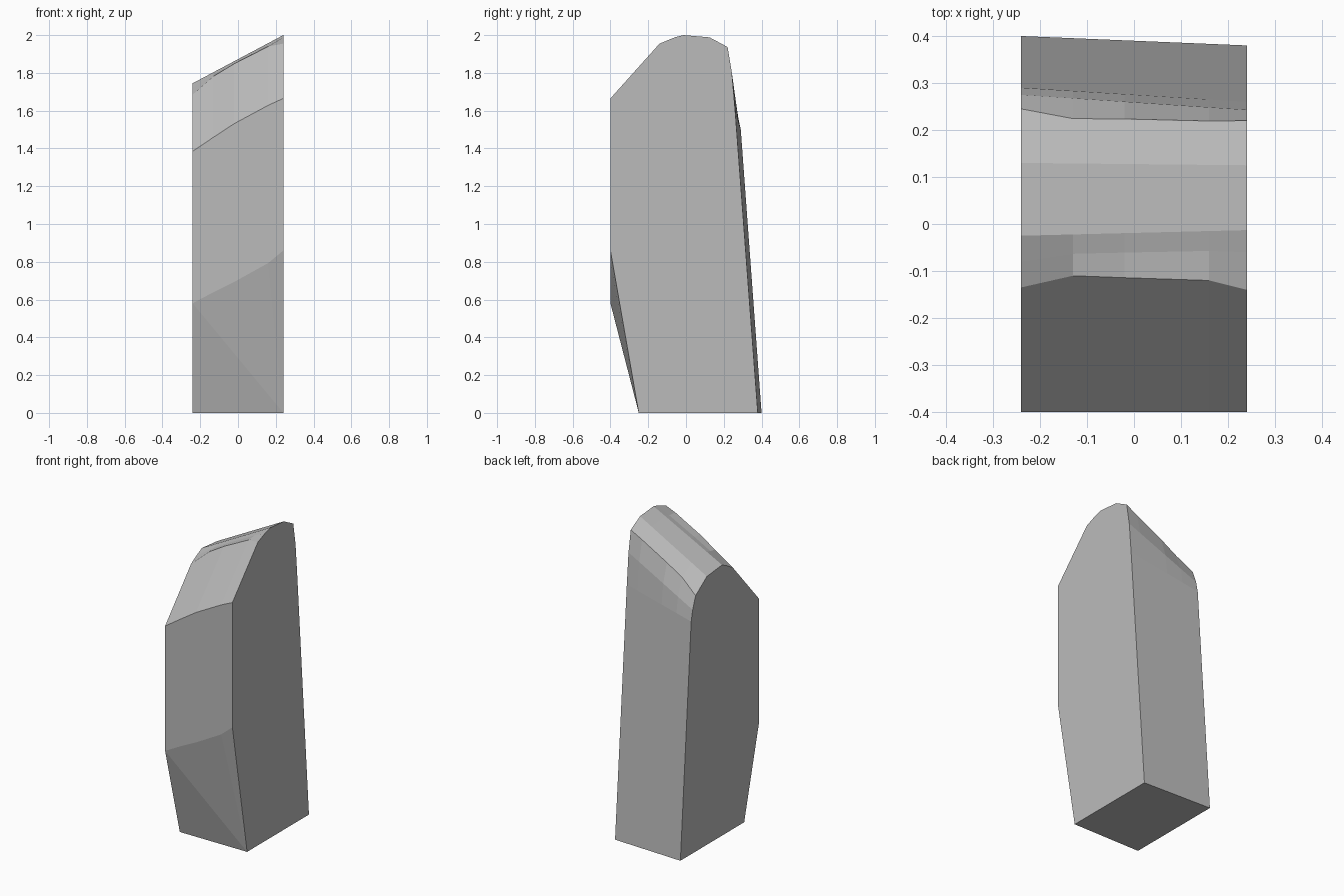
import bpy
import bmesh

cube = bpy.data.objects.get("Cube")
if cube:
    bpy.data.objects.remove(cube, do_unlink=True)

# Stone colour
stone = bpy.data.materials.new("stone_grey")
stone.use_nodes = True
grey = (0.5, 0.5, 0.5, 1)
stone.diffuse_color = grey
stone.node_tree.nodes["Principled BSDF"].inputs["Base Color"].default_value = grey

# Side outlines (y, z): bottom front, up the front, over the crest, down the back
HALF = 0.24
low_side = [(-.25, 0), (-.40, .58), (-.40, 1.385), (-.135, 1.685), (-.08, 1.718),
            (-.025, 1.745), (.13, 1.73), (.245, 1.65), (.275, 1.57), (.29, 1.50), (.40, 0)]
high_side = [(-.25, 0), (-.40, .86), (-.40, 1.665), (-.14, 1.955), (-.06, 1.988),
             (-.013, 2.0), (.125, 1.988), (.22, 1.937), (.243, 1.80), (.26, 1.60), (.38, 0)]

# Slight chips in the inner sections: {outline point: (y shift, z shift)}
sections = [(-HALF, {}),
            (-.13, {1: (0, -.005), 2: (0, .01), 3: (.026, .035), 4: (.012, .01), 7: (-.015, .015)}),
            (-.02, {1: (0, -.015), 2: (0, .018), 3: (.023, .04), 4: (.01, .01), 7: (-.01, .015)}),
            (.16, {1: (0, -.02), 2: (0, .01), 3: (.019, .03), 4: (.006, .003), 7: (-.005, .005)}),
            (HALF, {})]


def section_points(x, chips):
    t = (x + HALF) / (2 * HALF)
    points = []
    for i, ((y0, z0), (y1, z1)) in enumerate(zip(low_side, high_side)):
        dy, dz = chips.get(i, (0, 0))
        # The front base edge runs straight to one corner
        px = HALF if i == 0 and chips else x
        points.append((px, y0 + (y1 - y0) * t + dy, z0 + (z1 - z0) * t + dz))
    return points


# Loft the stone slab across its width
bm = bmesh.new()
rings = [[bm.verts.new(p) for p in section_points(x, chips)] for x, chips in sections]
count = len(low_side)
for a, b in zip(rings, rings[1:]):
    for i in range(count):
        j = (i + 1) % count
        bm.faces.new((a[i], b[i], b[j], a[j]))
bm.faces.new(rings[0])
bm.faces.new(rings[-1])

# Diagonal fold on the lower front
bmesh.ops.connect_verts(bm, verts=[rings[0][1], rings[1][0]])
bmesh.ops.remove_doubles(bm, verts=bm.verts, dist=0.0005)
bmesh.ops.recalc_face_normals(bm, faces=bm.faces)

mesh = bpy.data.meshes.new("stone_slab")
bm.to_mesh(mesh)
bm.free()
mesh.materials.append(stone)
slab = bpy.data.objects.new("stone_slab", mesh)
bpy.context.collection.objects.link(slab)
